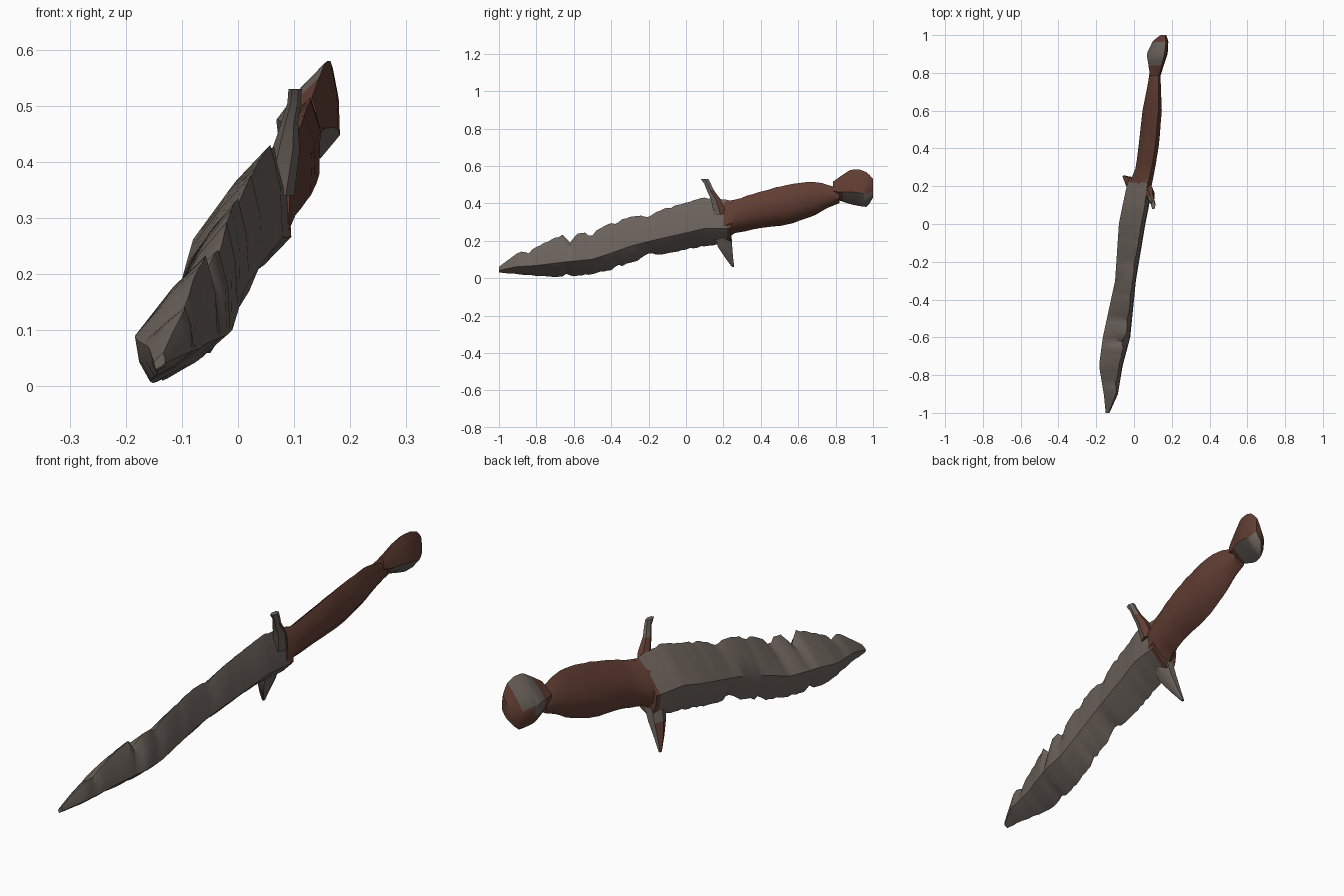
import bpy, bmesh, math, random
from mathutils import Vector

random.seed(4)
cube = bpy.data.objects.get("Cube")
if cube:
    bpy.data.objects.remove(cube, do_unlink=True)


def material(name, colour):
    m = bpy.data.materials.new(name)
    m.use_nodes = True
    m.diffuse_color = (*colour, 1)
    m.node_tree.nodes["Principled BSDF"].inputs["Base Color"].default_value = (*colour, 1)
    return m


STEEL = material("weathered steel", (0.155, 0.128, 0.110))
LEATHER = material("brown leather", (0.125, 0.050, 0.034))


def loft(name, rings, is_brown, angle=40):
    """Skin a list of rings, cap the ends and colour faces by a rule."""
    bm = bmesh.new()
    rows = [[bm.verts.new(p) for p in ring] for ring in rings]
    n = len(rows[0])
    for a, b in zip(rows, rows[1:]):
        for i in range(n):
            j = (i + 1) % n
            bm.faces.new((a[i], a[j], b[j], b[i]))
    bm.faces.new(rows[0])
    bm.faces.new(rows[-1])
    bmesh.ops.recalc_face_normals(bm, faces=bm.faces)
    for f in bm.faces:
        f.material_index = int(is_brown(f.calc_center_median(), f.normal))
    mesh = bpy.data.meshes.new(name)
    bm.to_mesh(mesh)
    bm.free()
    mesh.materials.append(STEEL)
    mesh.materials.append(LEATHER)
    ob = bpy.data.objects.new(name, mesh)
    bpy.context.collection.objects.link(ob)
    bpy.ops.object.select_all(action="DESELECT")
    ob.select_set(True)
    bpy.context.view_layer.objects.active = ob
    bpy.ops.object.shade_smooth_by_angle(angle=math.radians(angle))
    return ob


def sample(table, y):
    """Linear lookup of (low, high) in a table of (y, low, high)."""
    if y <= table[0][0]:
        return table[0][1:]
    for a, b in zip(table, table[1:]):
        if y <= b[0]:
            t = (y - a[0]) / (b[0] - a[0])
            return tuple(p + (q - p) * t for p, q in zip(a[1:], b[1:]))
    return table[-1][1:]


def section(y, heights, widths, bulge, rough=0.0, notches=()):
    """Leaning lens: bottom edge, right ridge, top edge, left ridge and rounded mids."""
    zb, zt = sample(heights, y)
    xl, xr = sample(widths, y)
    at = lambda u, v: Vector((xl + (xr - xl) * u, y, zb + (zt - zb) * v))
    corners = [at(0.2, 0), at(1, 0.36), at(0.85, 1), at(0, 0.44)]
    centre = sum(corners, Vector()) / 4
    ring = []
    for i, c in enumerate(corners):
        mid = (c + corners[(i + 1) % 4]) / 2
        ring += [c, centre + (mid - centre) * bulge]
    # Ragged edges and deeper chips, with the dent fading into the mids
    for edge in (0, 4):
        cut = random.uniform(0, rough)
        for ny, side, depth, reach in notches:
            if side == edge:
                cut += depth * max(0, 1 - abs(y - ny) / reach)
        ring[edge] = ring[edge].lerp(centre, cut)
        for k in (edge - 1, edge + 1):
            ring[k] = ring[k].lerp(centre, cut * 0.5)
    return ring


def stations(start, end, step):
    count = round((end - start) / step)
    return [start + (end - start) * i / count for i in range(count + 1)]


# Blade: chipped and slightly curved
blade_z = [(-1, .03, .06), (-.95, .025, .1), (-.9, .02, .135), (-.8, .01, .17),
           (-.65, 0, .24), (-.5, .02, .245), (-.4, .04, .3), (-.3, .08, .33),
           (-.2, .11, .35), (0, .15, .405), (.1, .17, .435), (.24, .18, .42)]
blade_x = [(-1, -.15, -.13), (-.9, -.16, -.085), (-.75, -.185, -.06), (-.6, -.165, -.02),
           (-.3, -.1, .01), (0, -.08, .06), (.1, -.06, .08), (.24, -.03, .095)]
chips = [(-.84, 4, .25, .03), (-.62, 4, .35, .04), (-.51, 4, .15, .03), (-.2, 4, .15, .04),
         (-.2, 0, .2, .05), (-.64, 0, .15, .03), (-.37, 0, .12, .03), (-.37, 4, .12, .03)]
loft("blade", [section(y, blade_z, blade_x, 1.12, .06, chips) for y in stations(-1, .24, .02)],
     lambda c, n: c.y > .215 + .03 * (c.z - .3))

# Handle grip
grip_z = [(.2, .2, .41), (.26, .24, .42), (.4, .265, .465), (.55, .285, .505),
          (.68, .33, .52), (.76, .375, .5), (.82, .4, .48)]
grip_x = [(.2, -.03, .09), (.3, .01, .11), (.42, .025, .13), (.6, .045, .145),
          (.75, .075, .14), (.82, .085, .135)]
loft("grip", [section(y, grip_z, grip_x, 1.25, .04) for y in stations(.2, .82, .031)],
     lambda c, n: True)

# Pommel with worn patches on both faces
pommel_z = [(.785, .44, .515), (.82, .415, .54), (.88, .395, .58), (.93, .385, .58),
            (.97, .38, .565), (1, .43, .53)]
pommel_x = [(.785, .085, .14), (.9, .067, .178), (.97, .1, .182), (1, .14, .17)]


def pommel_brown(c, n):
    right_patch = n.x > 0 and .83 < c.y and c.z < .47
    left_patch = n.x < 0 and .84 < c.y < .96 and c.z > .45
    return not (right_patch or left_patch)


loft("pommel", [section(y, pommel_z, pommel_x, 1.12) for y in stations(.785, 1, .018)],
     pommel_brown)


# Guard prongs: six-sided tapered horns
def prong(name, path, is_brown):
    rings = []
    for x, y, z, rx, ry in path:
        rings.append([Vector((x + rx * math.cos(a), y + ry * math.sin(a), z))
                      for a in (math.tau * i / 6 for i in range(6))])
    return loft(name, rings, is_brown)


prong("upper_guard", [(.07, .185, .34, .03, .04), (.085, .16, .42, .025, .03),
                      (.092, .13, .47, .015, .022), (.1, .115, .505, .012, .02),
                      (.102, .1, .53, .012, .024)],
      lambda c, n: c.z < .46 and n.y > -.3)
prong("lower_guard", [(.01, .2, .23, .035, .05), (-.01, .208, .17, .03, .045),
                      (-.035, .23, .11, .018, .025), (-.055, .252, .06, .006, .007)],
      lambda c, n: n.x < -.3 and c.z < .17)
